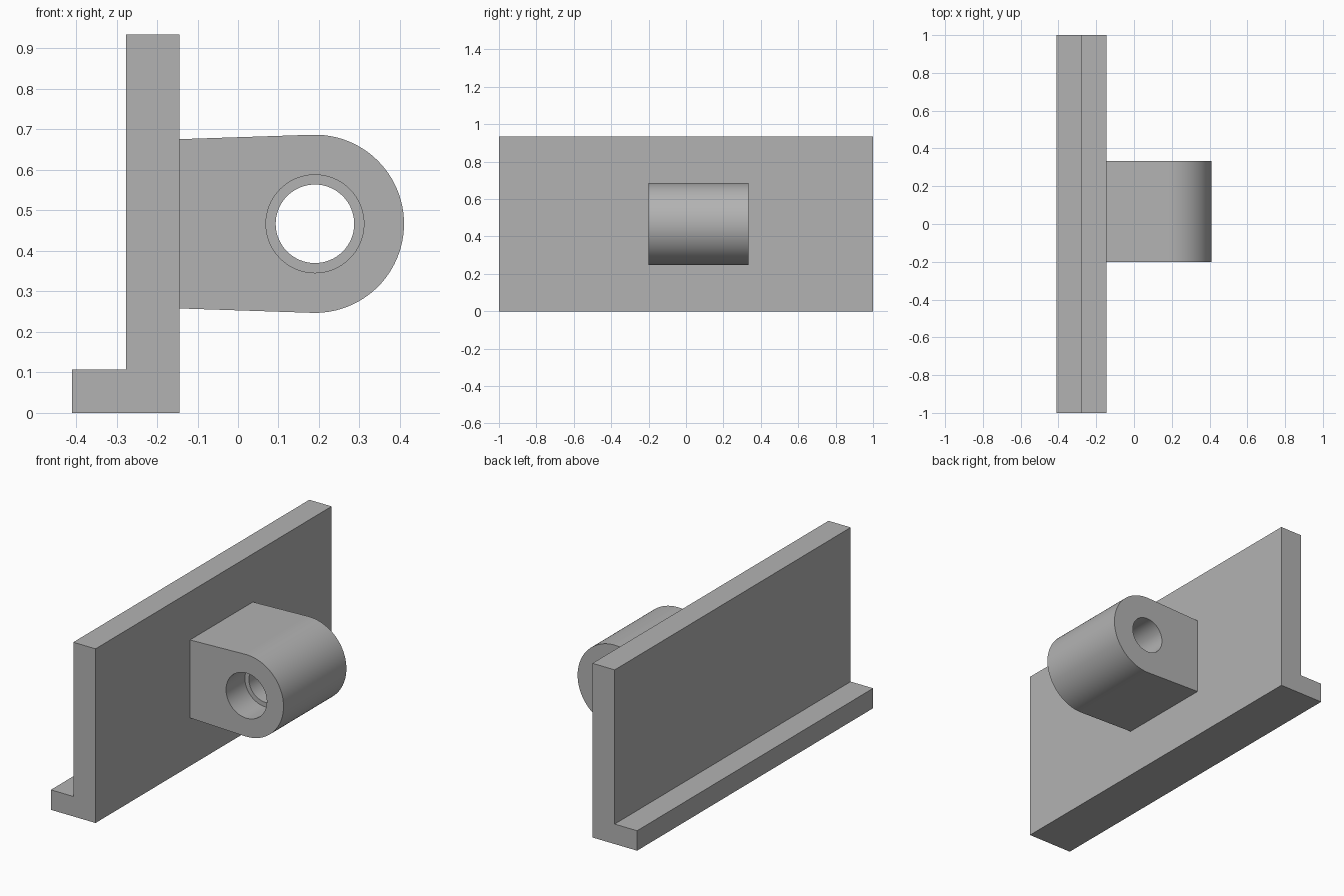
import bpy, bmesh
from math import sin, cos, pi, radians
from mathutils import Vector, Matrix

cube = bpy.data.objects.get("Cube")
if cube:
    bpy.data.objects.remove(cube, do_unlink=True)

grey = bpy.data.materials.new("plain grey")
grey.use_nodes = True
GREY = (0.45, 0.45, 0.45, 1)
grey.diffuse_color = GREY
grey.node_tree.nodes["Principled BSDF"].inputs["Base Color"].default_value = GREY


def make_object(name, bm):
    bmesh.ops.recalc_face_normals(bm, faces=bm.faces[:])
    mesh = bpy.data.meshes.new(name)
    bm.to_mesh(mesh)
    bm.free()
    mesh.materials.append(grey)
    obj = bpy.data.objects.new(name, mesh)
    bpy.context.collection.objects.link(obj)
    return obj


def extrude_profile(name, points, y0, y1):
    """Extrude an (x, z) outline along y."""
    bm = bmesh.new()
    face = bm.faces.new([bm.verts.new((x, y0, z)) for x, z in points])
    out = bmesh.ops.extrude_face_region(bm, geom=[face])
    verts = [g for g in out["geom"] if isinstance(g, bmesh.types.BMVert)]
    bmesh.ops.translate(bm, verts=verts, vec=(0, y1 - y0, 0))
    return make_object(name, bm)


def drill(target, radius, y0, y1):
    """Cut a round hole along y about the lug axis."""
    bm = bmesh.new()
    place = Matrix.Translation((AXIS_X, (y0 + y1) / 2, AXIS_Z)) @ Matrix.Rotation(pi / 2, 4, "X")
    bmesh.ops.create_cone(bm, cap_ends=True, segments=64, radius1=radius,
                          radius2=radius, depth=y1 - y0, matrix=place)
    cutter = make_object("hole_cutter", bm)
    cutter.hide_render = True
    mod = target.modifiers.new("hole", "BOOLEAN")
    mod.operation = "DIFFERENCE"
    mod.solver = "EXACT"
    mod.object = cutter
    bpy.context.view_layer.objects.active = target
    bpy.ops.object.modifier_apply(modifier=mod.name)
    bpy.data.objects.remove(cutter, do_unlink=True)


# Upright plate with a foot along its lower edge
FOOT_X, BACK_X, FACE_X = -0.41, -0.277, -0.145
FOOT_Z, TOP_Z = 0.107, 0.934
extrude_profile("plate_with_foot",
                [(FOOT_X, 0), (FACE_X, 0), (FACE_X, TOP_Z),
                 (BACK_X, TOP_Z), (BACK_X, FOOT_Z), (FOOT_X, FOOT_Z)], -1, 1)

# Rounded lug with slightly flaring flanks
AXIS_X, AXIS_Z, LUG_R = 0.19, 0.467, 0.22
LUG_FRONT, LUG_BACK = -0.2, 0.333
ROOT_HALF, SWEEP, STEPS = 0.209, radians(91.7), 48
outline = [(FACE_X, AXIS_Z - ROOT_HALF)]
for i in range(STEPS + 1):
    a = -SWEEP + 2 * SWEEP * i / STEPS
    outline.append((AXIS_X + LUG_R * cos(a), AXIS_Z + LUG_R * sin(a)))
outline.append((FACE_X, AXIS_Z + ROOT_HALF))
lug = extrude_profile("lug", outline, LUG_FRONT, LUG_BACK)

# Through hole and wider counterbore on the front
drill(lug, 0.097, LUG_FRONT - 0.1, LUG_BACK + 0.1)
drill(lug, 0.121, LUG_FRONT - 0.1, LUG_FRONT + 0.16)

bpy.ops.object.select_all(action="DESELECT")
lug.select_set(True)
bpy.context.view_layer.objects.active = lug
bpy.ops.object.shade_smooth_by_angle(angle=radians(30))
